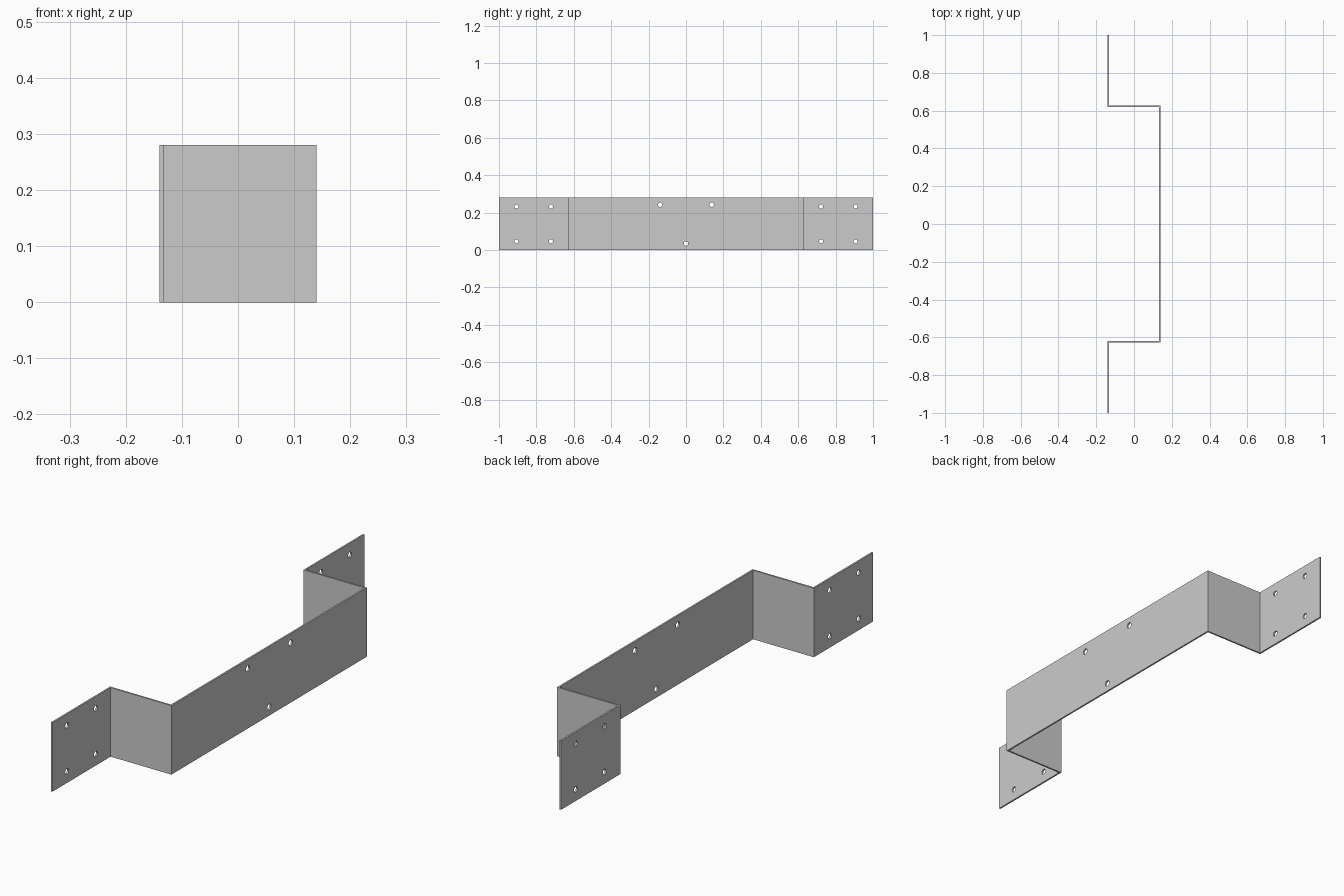
import bpy, bmesh, math
from mathutils import Matrix

if "Cube" in bpy.data.objects:
    bpy.data.objects.remove(bpy.data.objects["Cube"], do_unlink=True)

HEIGHT, X, BEND, T = 0.28, 0.14, 0.627, 0.007

steel = bpy.data.materials.new("grey_steel")
steel.use_nodes = True
GREY = (0.6, 0.6, 0.6, 1)
steel.diffuse_color = GREY
steel.node_tree.nodes["Principled BSDF"].inputs["Base Color"].default_value = GREY


def make_object(name, bm):
    bmesh.ops.recalc_face_normals(bm, faces=bm.faces)
    mesh = bpy.data.meshes.new(name)
    bm.to_mesh(mesh)
    bm.free()
    mesh.materials.append(steel)
    obj = bpy.data.objects.new(name, mesh)
    bpy.context.collection.objects.link(obj)
    return obj


def mirrored(half):
    return half + [(x, -y) for x, y in reversed(half)]


# Folded strip: plan outline of both skins, raised to full height
outer = mirrored([(T - X, 1), (T - X, BEND), (X, BEND)])
inner = mirrored([(-X, 1), (-X, BEND - T), (X - T, BEND - T)])
bm = bmesh.new()
a, b = [[bm.verts.new((x, y, 0)) for x, y in side] for side in (outer, inner)]
for i in range(len(a) - 1):
    bm.faces.new((a[i], a[i + 1], b[i + 1], b[i]))
raised = bmesh.ops.extrude_face_region(bm, geom=bm.faces[:], use_keep_orig=True)
bmesh.ops.translate(bm, vec=(0, 0, HEIGHT),
                    verts=[g for g in raised["geom"] if isinstance(g, bmesh.types.BMVert)])
bracket = make_object("folded_bracket", bm)

# Screw holes: four in each end tab, three in the middle panel
holes = [(-X, s * y, z, 0.011) for s in (-1, 1) for y in (0.722, 0.907) for z in (0.047, 0.233)]
holes += [(X, y, z, 0.012) for y, z in ((-0.137, 0.243), (0.137, 0.243), (0, 0.035))]
bm = bmesh.new()
for x, y, z, r in holes:
    bmesh.ops.create_cone(bm, cap_ends=True, segments=24, radius1=r, radius2=r, depth=0.06,
                          matrix=Matrix.Translation((x, y, z)) @ Matrix.Rotation(math.pi / 2, 4, 'Y'))
cutter = make_object("hole_cutter", bm)
cutter.hide_render = True

# Drill the holes, then drop the cutter
drill = bracket.modifiers.new("drill", 'BOOLEAN')
drill.operation, drill.solver, drill.object = 'DIFFERENCE', 'EXACT', cutter
bpy.ops.object.select_all(action='DESELECT')
bpy.context.view_layer.objects.active = bracket
bracket.select_set(True)
bpy.ops.object.modifier_apply(modifier=drill.name)
bpy.data.objects.remove(cutter, do_unlink=True)
bpy.ops.object.shade_smooth_by_angle(angle=math.radians(30))
